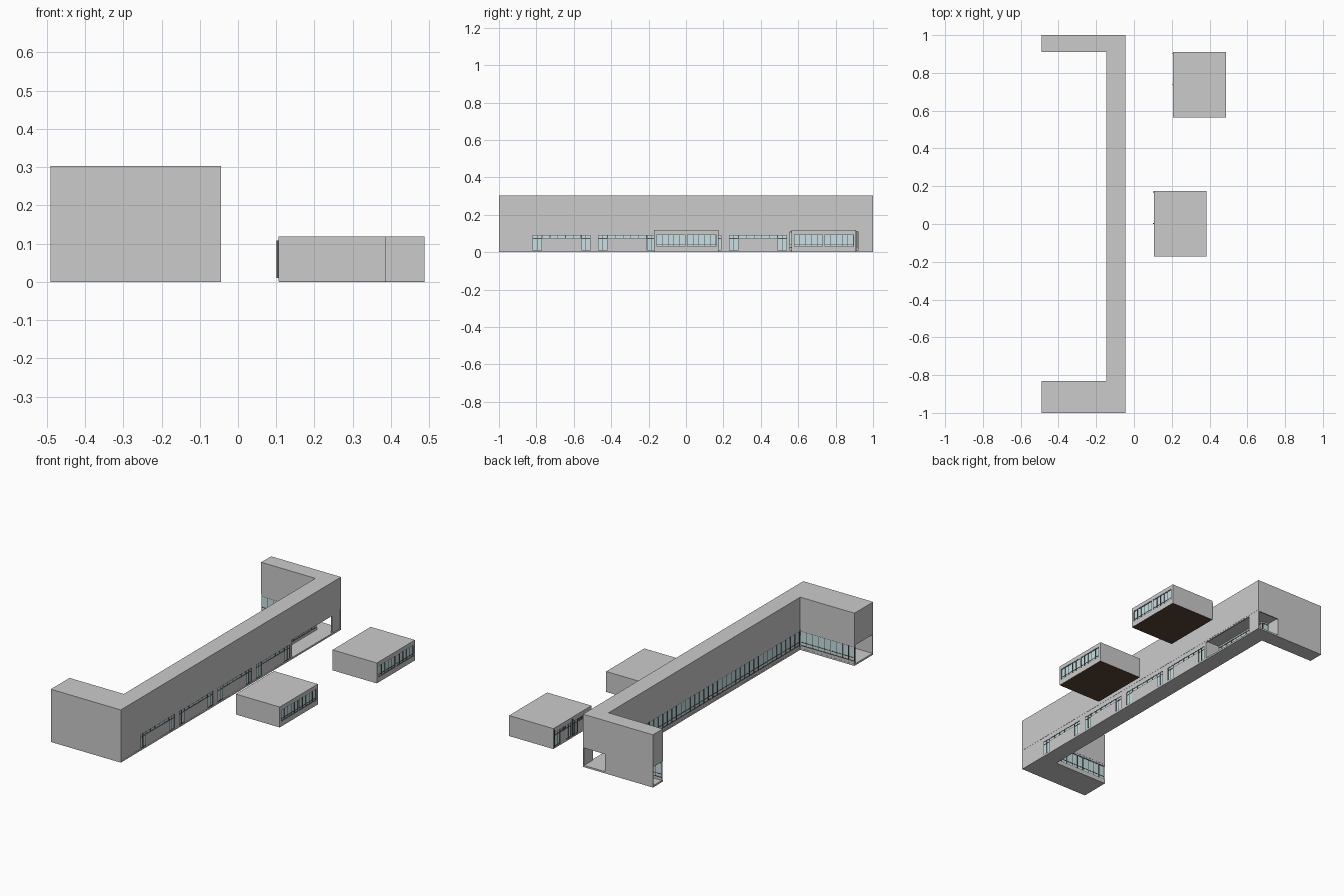
import bpy, bmesh

if "Cube" in bpy.data.objects:
    bpy.data.objects.remove(bpy.data.objects["Cube"])

def material(name, col):
    m = bpy.data.materials.new(name)
    m.diffuse_color = (*col, 1)
    m.use_nodes = True
    m.node_tree.nodes["Principled BSDF"].inputs["Base Color"].default_value = m.diffuse_color
    return m

GLASS = material("pale_glass", (0.58, 0.75, 0.78))
DARK = material("dark_frame", (0.09, 0.09, 0.09))
BROWN = material("brown_floor", (0.10, 0.055, 0.035))
T = 0.007                                   # wall thickness

def finish(name, bm, mat):
    me = bpy.data.meshes.new(name)
    bmesh.ops.recalc_face_normals(bm, faces=bm.faces)
    bm.to_mesh(me)
    bm.free()
    ob = bpy.data.objects.new(name, me)
    bpy.context.collection.objects.link(ob)
    if mat:
        me.materials.append(mat)

def boxes(name, items, mat=None):
    bm = bmesh.new()
    for x0, x1, y0, y1, z0, z1 in items:
        vs = bmesh.ops.create_cube(bm, size=1)["verts"]
        for v in vs:
            v.co.x = x1 if v.co.x > 0 else x0
            v.co.y = y1 if v.co.y > 0 else y0
            v.co.z = z1 if v.co.z > 0 else z0
    finish(name, bm, mat)

def prism(name, pts, z0, z1):
    bm = bmesh.new()
    f = bm.faces.new([bm.verts.new((x, y, z0)) for x, y in pts])
    up = bmesh.ops.extrude_face_region(bm, geom=[f])["geom"]
    for v in up:
        if isinstance(v, bmesh.types.BMVert):
            v.co.z = z1
    finish(name, bm, None)

def slab(axis, p0, p1, u0, u1, z0, z1):
    """Box in a wall running along the given axis."""
    return (p0, p1, u0, u1, z0, z1) if axis == "y" else (u0, u1, p0, p1, z0, z1)

def wall(axis, p0, p1, u0, u1, z0, z1, holes=()):
    """Wall pieces around holes (a, b, bottom, top) sorted along the wall."""
    out, u = [], u0
    for a, b, lo, hi in holes:
        if a > u:
            out.append(slab(axis, p0, p1, u, a, z0, z1))
        if lo > z0:
            out.append(slab(axis, p0, p1, a, b, z0, lo))
        if hi < z1:
            out.append(slab(axis, p0, p1, a, b, hi, z1))
        u = b
    if u < u1:
        out.append(slab(axis, p0, p1, u, u1, z0, z1))
    return out

def glazing(glass, frame, axis, p, u0, u1, z0, z1, n, bars=(), w=0.003):
    """Pane with n bays of mullions and optional cross bars."""
    glass.append(slab(axis, p - 0.0008, p + 0.0008, u0, u1, z0, z1))
    for i in range(n + 1):
        u = u0 + (u1 - u0 - w) * i / n
        frame.append(slab(axis, p - 0.003, p + 0.003, u, u + w, z0, z1))
    for z in (z0, z1 - w, *bars):
        frame.append(slab(axis, p - 0.0025, p + 0.0025, u0, u1, z, z + w))

def bay_holes(a, b, d=0.05):
    """Two doors at the ends, a clerestory strip between them."""
    return [(a, a + d, 0.01, 0.092), (a + d, b - d, 0.073, 0.092), (b - d, b, 0.01, 0.092)]

def glaze_bay(g, f, p, holes):
    for a, b, lo, hi in holes:
        door = lo < 0.05
        glazing(g, f, "y", p, a, b, lo, hi, 2 if door else 5, (0.072,) if door else ())

# Main C-shaped building
X0, XS, X1 = -0.49, -0.145, -0.045
YA, YB = -0.83, 0.91
plan = [(X0, -1), (X1, -1), (X1, 1), (X0, 1), (X0, YB), (XS, YB), (XS, YA), (X0, YA)]
prism("upper_storey", plan, 0.117, 0.303)
prism("ground_slab", plan, 0, 0.010)

# Ground floor walls with doors and the open corner porch
holes = [h for i in range(4) for h in bay_holes(-0.82 + 0.35 * i, -0.51 + 0.35 * i)]
street = holes + [(0.555, 0.92, 0.01, 0.11)]
boxes("street_wall", wall("y", X1 - T, X1 - 0.001, -1, 1, 0, 0.118, street))
boxes("south_wall", wall("x", -1, -1 + T, X0, X1, 0, 0.118))
boxes("north_wall", wall("x", 1 - T, 1, X0, X1, 0, 0.118, [(-0.185, -0.053, 0.01, 0.11)]))
boxes("porch_partitions", [(XS, X1 - T, 0.548, 0.555, 0.01, 0.117),
                           (-0.192, -0.185, YB, 1 - T, 0.01, 0.117)])
g, f = [], []
glaze_bay(g, f, X1 - 0.004, holes)
boxes("street_glass", g, GLASS)
boxes("street_frames", f, DARK)

# Courtyard glass walls with sill and head bands
g, f, band = [], [], []
for axis, p, a, b, n in (("y", XS + 0.005, YA, YB, 42), ("x", YA - 0.005, X0, XS, 9),
                         ("x", YB + 0.005, X0, XS, 9)):
    glazing(g, f, axis, p, a, b, 0.024, 0.108, n, (0.042,))
    band += wall(axis, p - 0.004, p + 0.004, a, b, 0.01, 0.118, [(a, b, 0.024, 0.108)])
boxes("courtyard_glass", g, GLASS)
boxes("courtyard_mullions", f, DARK)
boxes("courtyard_bands", band)

# Recessed glass screens behind the open wing ends
g, f = [], []
for a, b in ((-1 + T, YA - 0.01), (YB + 0.01, 1 - T)):
    glazing(g, f, "y", X0 + 0.16, a, b, 0.01, 0.117, 3, (0.08,))
boxes("wing_end_glass", g, GLASS)
boxes("wing_end_frames", f, DARK)

# Two small pavilions
def pavilion(tag, x0, x1, yc):
    y0, y1, h = yc - 0.173, yc + 0.173, 0.118
    boxes(tag + "_roof", [(x0, x1, y0, y1, 0.108, h)])
    boxes(tag + "_floor", [(x0 + 0.001, x1 - 0.001, y0 + 0.001, y1 - 0.001, 0, 0.009)], BROWN)
    east = [(yc - 0.16, yc - 0.004, 0.03, 0.095), (yc + 0.004, yc + 0.16, 0.03, 0.095)]
    west = bay_holes(yc - 0.16, yc + 0.0) + bay_holes(yc + 0.01, yc + 0.16)
    walls = wall("y", x1 - T, x1, y0, y1, 0.001, 0.108, east)
    walls += wall("y", x0, x0 + T, y0, y1, 0.001, 0.108, west)
    walls += wall("x", y0, y0 + T, x0 + T, x1 - T, 0.001, 0.108)
    walls += wall("x", y1 - T, y1, x0 + T, x1 - T, 0.001, 0.108)
    boxes(tag + "_walls", walls)
    g, f = [], []
    for a, b, lo, hi in east:
        glazing(g, f, "y", x1 - 0.004, a, b, lo, hi, 5, (0.042,))
    glaze_bay(g, f, x0 + 0.004, west)
    # Slightly projecting fins beside the doors
    f += [(x0 - 0.005, x0, y, y + 0.004, 0.01, 0.108) for y in (yc - 0.002, y1 - 0.008)]
    boxes(tag + "_glass", g, GLASS)
    boxes(tag + "_frames", f, DARK)

pavilion("near_pavilion", 0.106, 0.385, 0.002)
pavilion("far_pavilion", 0.206, 0.488, 0.737)
